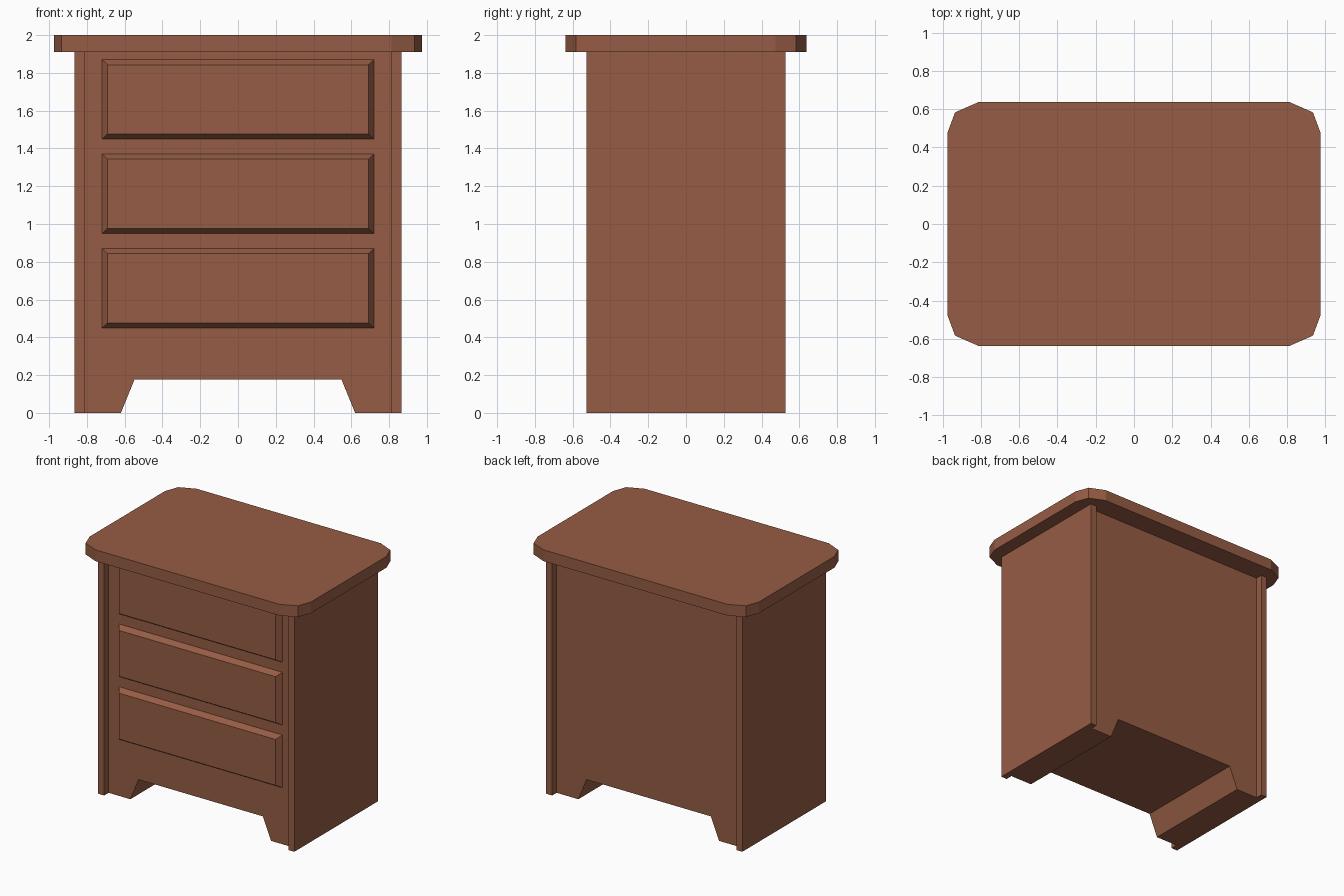
import bpy, bmesh

if "Cube" in bpy.data.objects:
    bpy.data.objects.remove(bpy.data.objects["Cube"])

wood = bpy.data.materials.new("reddish brown wood")
wood.diffuse_color = (0.305, 0.107, 0.058, 1)
wood.use_nodes = True
wood.node_tree.nodes["Principled BSDF"].inputs["Base Color"].default_value = wood.diffuse_color


def loft(name, rings):
    """Solid through matching vertex rings, capped at both ends."""
    bm = bmesh.new()
    vs = [[bm.verts.new(p) for p in r] for r in rings]
    n = len(vs[0])
    for a, b in zip(vs, vs[1:]):
        for i in range(n):
            j = (i + 1) % n
            bm.faces.new((a[i], a[j], b[j], b[i]))
    bm.faces.new(vs[0][::-1])
    bm.faces.new(vs[-1])
    bmesh.ops.recalc_face_normals(bm, faces=bm.faces)
    me = bpy.data.meshes.new(name)
    bm.to_mesh(me)
    bm.free()
    me.materials.append(wood)
    ob = bpy.data.objects.new(name, me)
    bpy.context.collection.objects.link(ob)
    return ob


def rect_xz(x0, x1, z0, z1, y):
    return [(x0, y, z0), (x1, y, z0), (x1, y, z1), (x0, y, z1)]


LID_Z = 1.91    # underside of the top
PANEL_Y = 0.47  # recessed front and back of the body

# Table top with faceted corners
q = [(0.975, 0.475), (0.935, 0.583), (0.812, 0.637)]
outline = (q + [(-x, y) for x, y in q[::-1]]
           + [(-x, -y) for x, y in q] + [(x, -y) for x, y in q[::-1]])
loft("table_top", [[(x, y, z) for x, y in outline] for z in (LID_Z, 2.0)])

# Body block with arched base between the feet
h = [(0.812, LID_Z), (0.812, 0.0), (0.62, 0.0), (0.548, 0.176)]
front = h + [(-x, z) for x, z in h[::-1]]
loft("cabinet_body", [[(x, y, z) for x, z in front] for y in (-PANEL_Y, PANEL_Y)])

# Side panels standing proud of the body
for side, s in (("left", -1), ("right", 1)):
    loft(side + "_side_panel",
         [rect_xz(s * 0.812, s * 0.865, 0, LID_Z, y) for y in (-0.526, 0.526)])

# Drawer fronts with bevelled edges
for i in range(3):
    z0 = 0.45 + 0.5 * i
    z1 = z0 + 0.42
    loft("drawer_front_%d" % (i + 1),
         [rect_xz(-0.72, 0.72, z0, z1, -PANEL_Y),
          rect_xz(-0.69, 0.69, z0 + 0.027, z1 - 0.027, -PANEL_Y - 0.043)])
